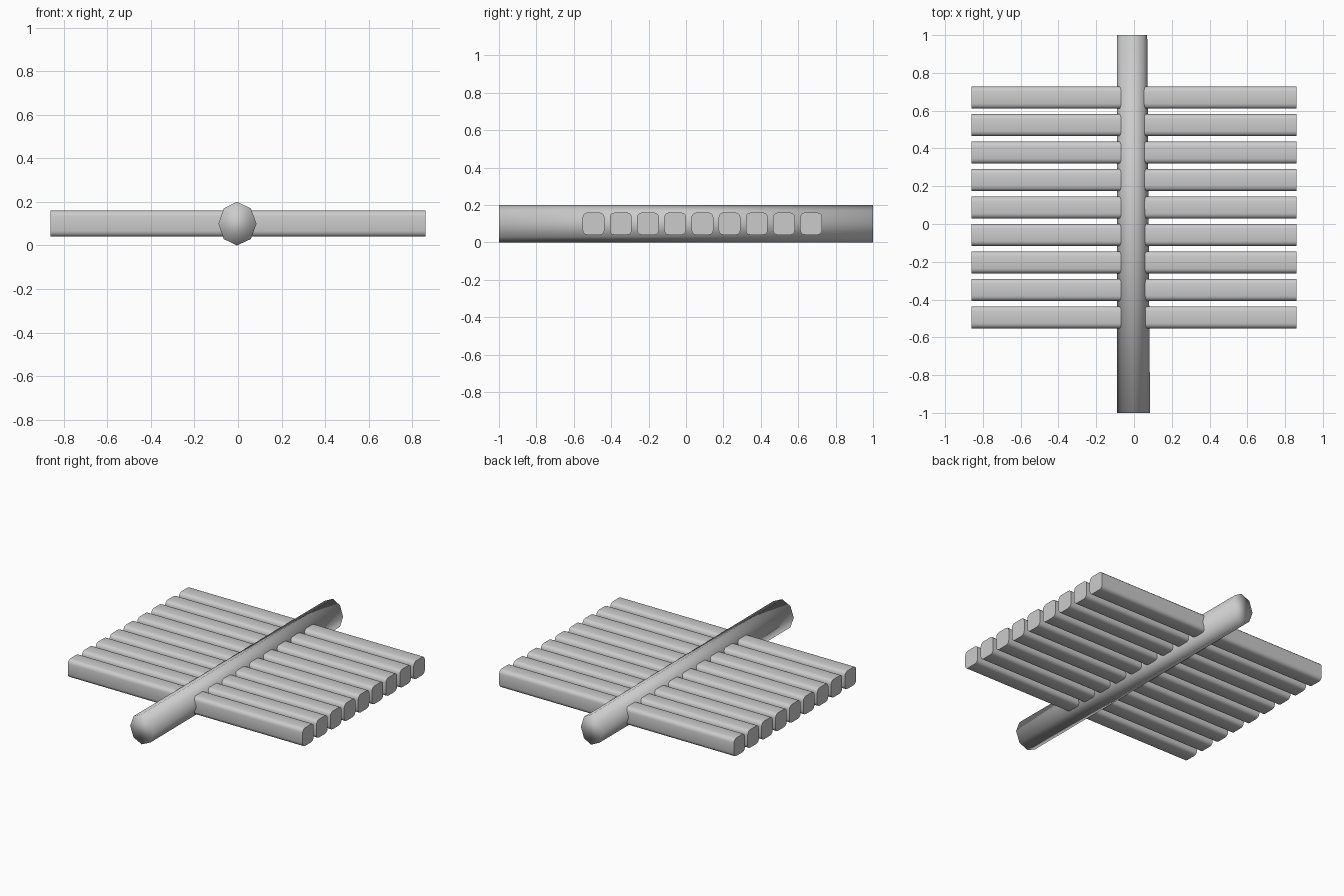
import bpy, bmesh
from math import sin, cos, pi

cube = bpy.data.objects.get("Cube")
if cube:
    bpy.data.objects.remove(cube, do_unlink=True)

# One plain grey for everything
GREY = (0.6, 0.6, 0.6, 1)
grey = bpy.data.materials.new("plain_grey")
grey.use_nodes = True
grey.diffuse_color = GREY
grey.node_tree.nodes["Principled BSDF"].inputs["Base Color"].default_value = GREY


def make_object(name, bm):
    bmesh.ops.recalc_face_normals(bm, faces=bm.faces)
    mesh = bpy.data.meshes.new(name)
    bm.to_mesh(mesh)
    bm.free()
    mesh.materials.append(grey)
    obj = bpy.data.objects.new(name, mesh)
    bpy.context.collection.objects.link(obj)
    return obj


def ring(bm, y, left, right):
    """Eight-sided section with its own reach on each side."""
    verts = []
    for i in range(8):
        a = i * pi / 4
        reach = right if cos(a) > 0 else left
        verts.append(bm.verts.new((-0.005 + reach * cos(a), y, 0.1 + 0.1 * sin(a))))
    return verts


# Central pole: octagonal, slightly slimmer at the back, soft shading over its ends
bm = bmesh.new()
front = ring(bm, -1, 0.085, 0.09)
back = ring(bm, 1, 0.085, 0.075)
for i in range(8):
    j = (i + 1) % 8
    bm.faces.new((front[i], front[j], back[j], back[i]))
bm.faces.new(front)
bm.faces.new(back)
for face in bm.faces:
    face.smooth = True
make_object("central_pole", bm)

# Nine crossbars with rounded long edges and flat ends
for n in range(9):
    bm = bmesh.new()
    bmesh.ops.create_cube(bm, size=1)
    bmesh.ops.scale(bm, vec=(1.72, 0.117, 0.12), verts=bm.verts)
    long_edges = [e for e in bm.edges
                  if abs(e.verts[0].co.x - e.verts[1].co.x) > 1]
    bmesh.ops.bevel(bm, geom=long_edges, offset=0.026, segments=3,
                    profile=0.5, affect='EDGES')
    bar = make_object(f"crossbar_{n + 1}", bm)
    bar.location = (0, -0.494 + n * 0.1454, 0.1)
    bpy.ops.object.select_all(action='DESELECT')
    bar.select_set(True)
    bpy.context.view_layer.objects.active = bar
    bpy.ops.object.shade_smooth_by_angle(angle=pi / 4)
